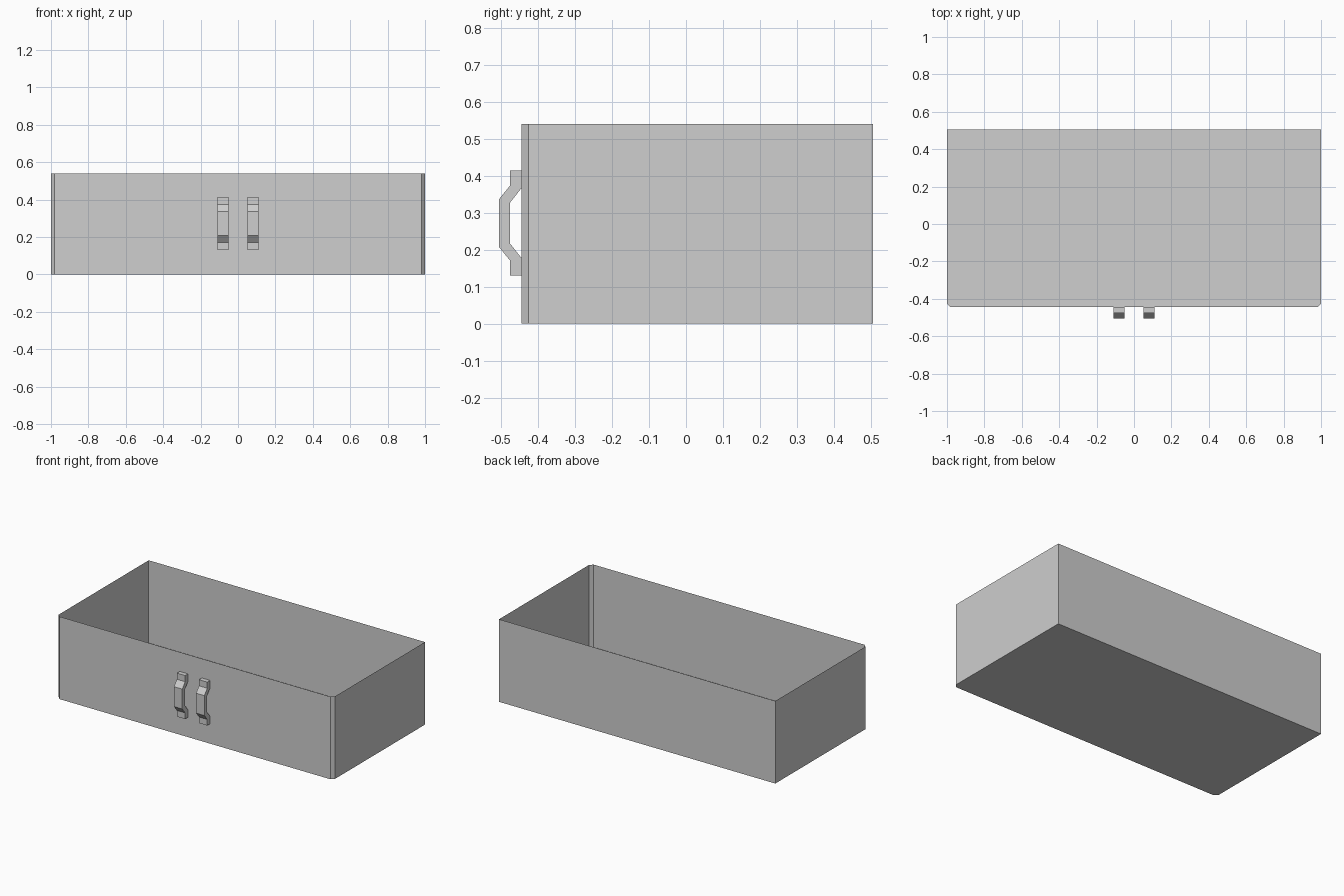
import bpy, bmesh

if "Cube" in bpy.data.objects:
    bpy.data.objects.remove(bpy.data.objects["Cube"])

grey = bpy.data.materials.new("light grey")
grey.diffuse_color = (0.62, 0.62, 0.62, 1)
grey.use_nodes = True
grey.node_tree.nodes["Principled BSDF"].inputs["Base Color"].default_value = grey.diffuse_color


def extrude_profile(name, points, offset, cap_end=True):
    """Make a flat polygon and extrude it; optionally leave the end open."""
    bm = bmesh.new()
    base = bm.faces.new([bm.verts.new(p) for p in points])
    geom = bmesh.ops.extrude_face_region(bm, geom=[base], use_keep_orig=True)["geom"]
    bmesh.ops.translate(bm, vec=offset, verts=[g for g in geom if isinstance(g, bmesh.types.BMVert)])
    bmesh.ops.recalc_face_normals(bm, faces=bm.faces[:])
    if not cap_end:
        end = [g for g in geom if isinstance(g, bmesh.types.BMFace)]
        bmesh.ops.delete(bm, geom=end, context='FACES_ONLY')
    mesh = bpy.data.meshes.new(name)
    bm.to_mesh(mesh)
    bm.free()
    mesh.materials.append(grey)
    obj = bpy.data.objects.new(name, mesh)
    bpy.context.collection.objects.link(obj)
    return obj


# Open tray with thin walls and cut front corners
FRONT, BACK, CUT = -0.445, 0.505, 0.02
outline = [(-1, BACK), (-1, FRONT + CUT), (-1 + CUT, FRONT),
           (1 - CUT, FRONT), (1, FRONT + CUT), (1, BACK)]
extrude_profile("drawer_tray", [(x, y, 0) for x, y in outline], (0, 0, 0.54), cap_end=False)

# Pair of bent handles: half profile in y-z, mirrored about mid height
MID = 0.272
outer = [(FRONT, 0.142), (-0.475, 0.142), (-0.475, 0.102), (-0.505, 0.065)]
inner = [(-0.475, 0.056), (FRONT, 0.094)]
flip = lambda pts: [(y, -h) for y, h in reversed(pts)]
profile = outer + flip(outer) + flip(inner) + inner
for side, x in (("left", -0.11), ("right", 0.05)):
    extrude_profile(side + "_handle", [(x, y, MID + h) for y, h in profile], (0.06, 0, 0))
